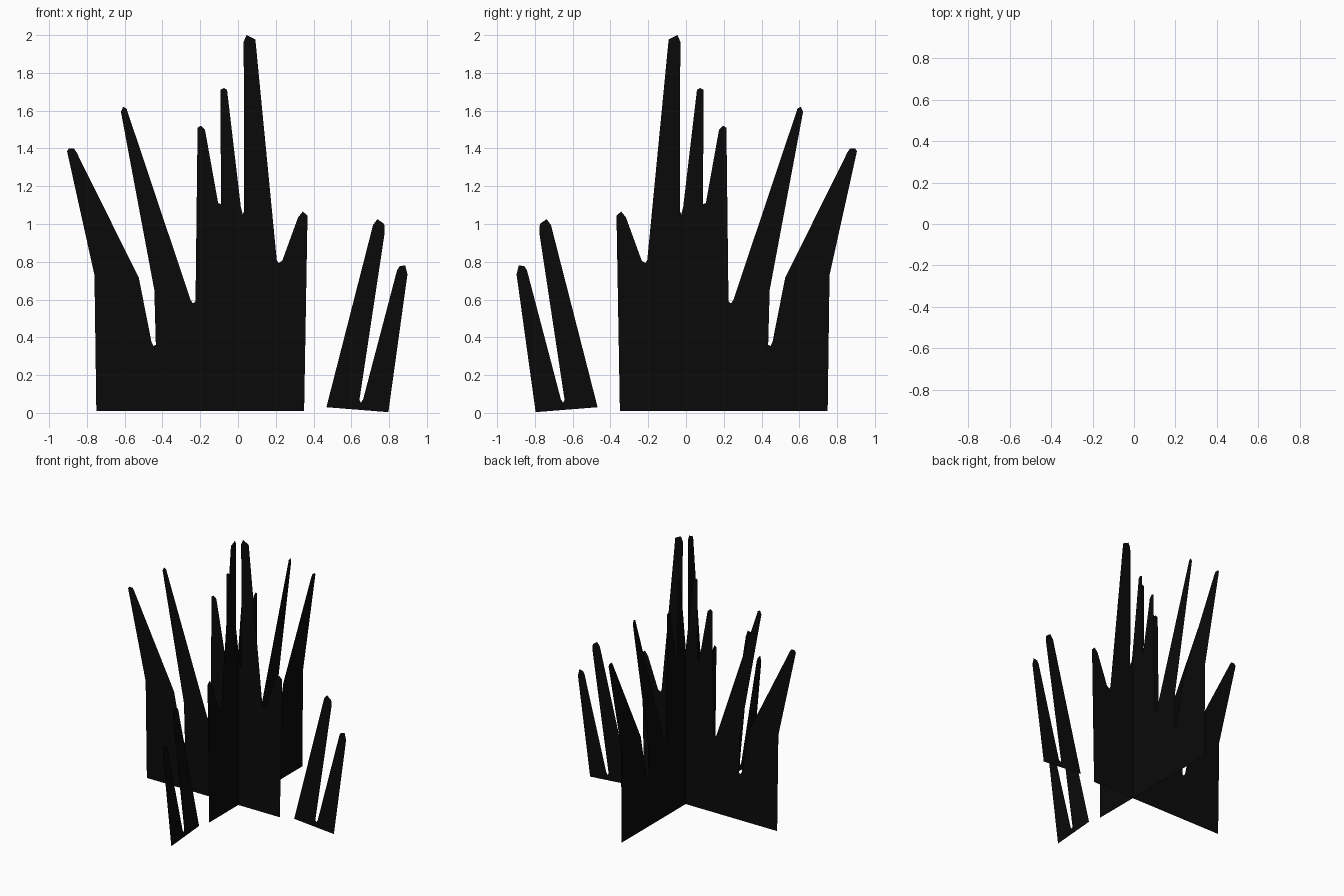
import bpy, bmesh, math

# Black foliage material
mat = bpy.data.materials.new("dark_grass")
mat.diffuse_color = (0.003, 0.003, 0.003, 1)

# Outline of the wide clump (x, z)
CLUMP = [
    (-.75, .01), (-.76, .73), (-.905, 1.385), (-.895, 1.40), (-.868, 1.40), (-.855, 1.38),
    (-.525, .715), (-.458, .375), (-.447, .355), (-.435, .36), (-.443, .65),
    (-.62, 1.595), (-.608, 1.62), (-.59, 1.612), (-.585, 1.595),
    (-.25, .595), (-.238, .58), (-.225, .59),
    (-.214, 1.51), (-.197, 1.52), (-.175, 1.50), (-.105, 1.11), (-.09, 1.105),
    (-.093, 1.71), (-.075, 1.72), (-.058, 1.71), (.015, 1.09), (.025, 1.05), (.033, 1.07),
    (.03, 1.965), (.045, 2.0), (.092, 1.977), (.205, .81), (.215, .793), (.235, .807),
    (.318, 1.035), (.343, 1.066), (.368, 1.045), (.35, .01)]

# Outline of the small separate tuft (x, z)
TUFT = [
    (.468, .03), (.715, .995), (.738, 1.026), (.774, 1.0), (.776, .95),
    (.643, .07), (.65, .055), (.662, .07), (.842, .755), (.855, .776), (.885, .782), (.897, .733), (.796, .004)]


def card(name, outline, angle, loc):
    """Flat silhouette card standing upright, turned about z."""
    bm = bmesh.new()
    face = bm.faces.new([bm.verts.new((x, 0, z)) for x, z in reversed(outline)])
    face.normal_update()
    bmesh.ops.triangulate(bm, faces=[face], ngon_method='EAR_CLIP')
    me = bpy.data.meshes.new(name)
    bm.to_mesh(me)
    bm.free()
    me.materials.append(mat)
    ob = bpy.data.objects.new(name, me)
    ob.rotation_euler.z = angle
    ob.location = loc
    bpy.context.collection.objects.link(ob)


# Two crossed cards, each with a clump and a tuft
for side, angle, loc in (("front", 0, (0, -.005, 0)), ("side", -math.pi / 2, (.006, 0, 0))):
    card(side + "_grass_clump", CLUMP, angle, loc)
    card(side + "_grass_tuft", TUFT, angle, loc)
